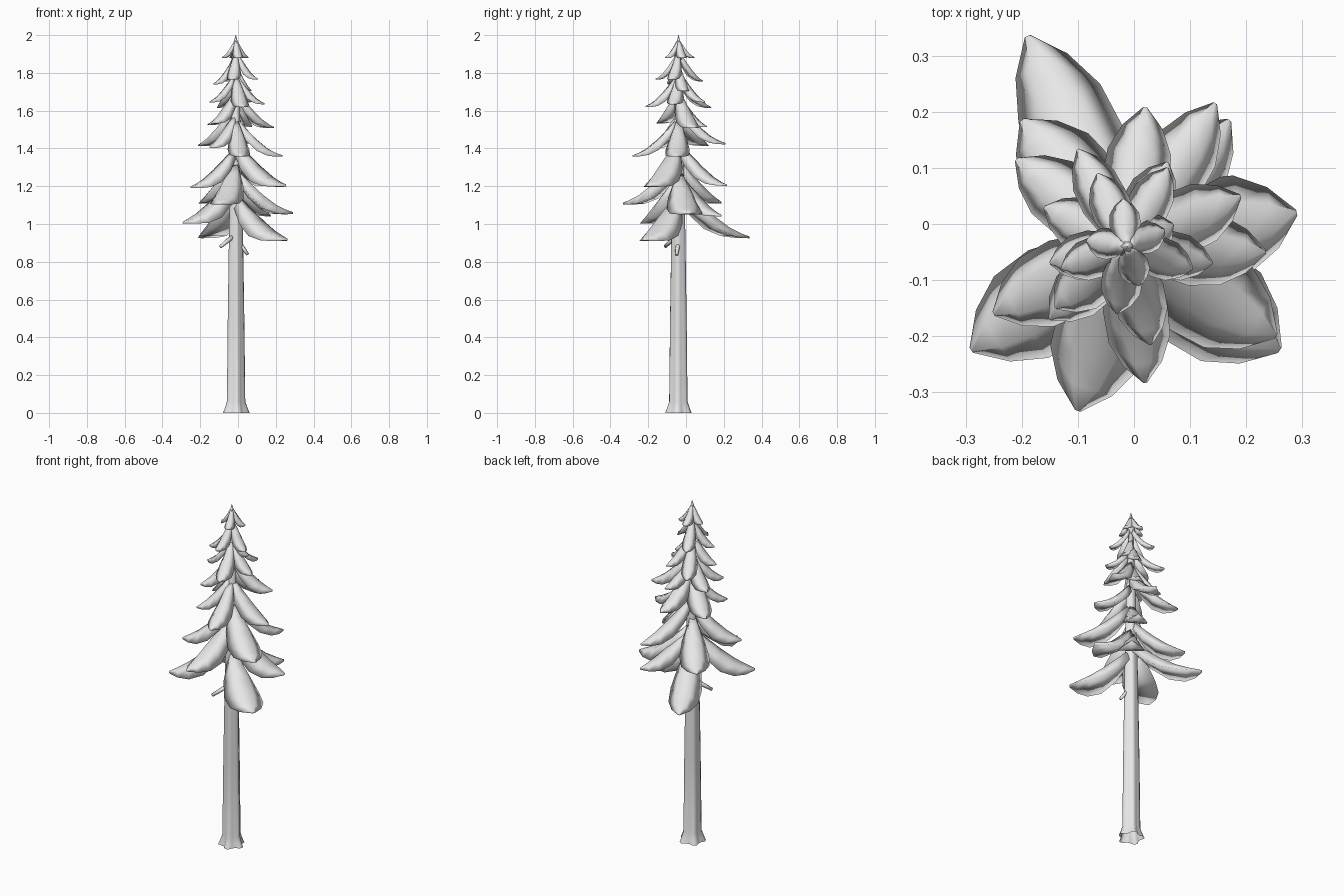
import bpy, bmesh, math
from mathutils import Vector

old = bpy.data.objects.get("Cube")
if old:
    bpy.data.objects.remove(old, do_unlink=True)

grey = bpy.data.materials.new("light_grey")
grey.use_nodes = True
grey.diffuse_color = (0.8, 0.8, 0.8, 1)
grey.node_tree.nodes["Principled BSDF"].inputs["Base Color"].default_value = (0.8, 0.8, 0.8, 1)

AXIS = Vector((-0.012, -0.04, 0))


def loft(name, rings, open_start=False):
    """Skin a row of closed rings, cap the ends and shade smooth."""
    bm = bmesh.new()
    loops = [[bm.verts.new(p) for p in ring] for ring in rings]
    n = len(loops[0])
    for a, b in zip(loops, loops[1:]):
        for i in range(n):
            j = (i + 1) % n
            bm.faces.new((a[i], a[j], b[j], b[i]))
    if not open_start:
        bm.faces.new(loops[0])
    bm.faces.new(loops[-1])
    bmesh.ops.recalc_face_normals(bm, faces=bm.faces)
    for face in bm.faces:
        face.smooth = True
    mesh = bpy.data.meshes.new(name)
    bm.to_mesh(mesh)
    bm.free()
    mesh.materials.append(grey)
    bpy.context.collection.objects.link(bpy.data.objects.new(name, mesh))


def bough(name, x, y, z, width):
    """Drooping hooded bough from the trunk out to its pointed tip."""
    out = Vector((x, y, 0)) - AXIS
    length = out.length
    out.normalize()
    side = Vector((-out.y, out.x, 0))
    rise = min(0.1 + 0.42 * length, 1.985 - z)
    sag = 0.02 + 0.8 * width
    # distance along, ridge height, half width, hang of the edges
    stations = [(0.03, 1.0, 0.3, 0.8), (0.22, 0.74, 0.75, 1.0), (0.45, 0.45, 1.0, 0.95),
                (0.68, 0.2, 0.95, 0.6), (0.86, 0.07, 0.6, 0.32), (1.0, 0.0, 0.06, 0.12)]
    section = [(-1, -1), (-0.45, -0.15), (0.45, -0.15), (1, -1)]
    rings = []
    for t, h, w, d in stations:
        ridge = AXIS + out * (length * t) + Vector((0, 0, z + rise * h))
        rings.append([ridge + side * (u * w * width) + Vector((0, 0, v * d * sag))
                      for u, v in section])
    loft(name, rings)


# Fluted trunk with flared roots, open underneath
rings = []
for z, r, lobe in [(0, 0.063, 0.2), (0.025, 0.055, 0.18), (0.06, 0.046, 0.12),
                   (0.5, 0.042, 0.1), (0.95, 0.036, 0.08), (1.45, 0.027, 0.03), (1.92, 0.01, 0)]:
    ring = []
    for i in range(20):
        a = math.tau * i / 20
        rr = r * (1 + lobe * math.cos(5 * a + 0.6))
        ring.append(AXIS + Vector((rr * math.cos(a), rr * math.sin(a), z)))
    rings.append(ring)
loft("trunk", rings, open_start=True)


# Bare twigs below the crown
def twig(name, start, end):
    a, b = Vector(start), Vector(end)
    q = (b - a).to_track_quat('Z', 'Y')
    loft(name, [[p + q @ Vector((r * math.cos(i * math.tau / 6), r * math.sin(i * math.tau / 6), 0))
                 for i in range(6)] for p, r in ((a, 0.013), (a.lerp(b, 0.6), 0.011), (b, 0.009))])


twig("right_twig", (-0.02, -0.05, 0.94), (-0.092, -0.11, 0.88))
twig("left_twig", (0, -0.04, 0.91), (0.052, -0.05, 0.838))

# Boughs from the lowest tier up: tip position and half width
tiers = {
    "lowest_bough": [(-0.19, 0.335, 0.935, 0.085), (0.26, -0.225, 0.925, 0.1),
                     (-0.29, -0.225, 1.015, 0.092), (-0.10, -0.333, 1.115, 0.085),
                     (0.29, 0.02, 1.065, 0.092), (0.17, 0.185, 1.05, 0.07)],
    "lower_bough": [(-0.25, -0.16, 1.2, 0.072), (-0.2, 0.185, 1.12, 0.08),
                    (0.253, -0.2, 1.21, 0.088), (0.145, 0.215, 1.21, 0.062)],
    "middle_bough": [(-0.21, 0.115, 1.42, 0.062), (0.235, -0.05, 1.365, 0.065),
                     (0.02, -0.283, 1.365, 0.058), (0.02, 0.208, 1.43, 0.06),
                     (-0.15, -0.17, 1.41, 0.05)],
    "upper_bough": [(0.19, 0.05, 1.515, 0.058), (-0.14, -0.15, 1.54, 0.05),
                    (-0.16, 0.03, 1.53, 0.047), (0.06, 0.11, 1.52, 0.045)],
    "high_bough": [(0.14, -0.07, 1.64, 0.043), (-0.15, -0.07, 1.65, 0.043),
                   (0.03, -0.215, 1.625, 0.047), (-0.1, 0.133, 1.62, 0.043),
                   (0.06, 0.1, 1.65, 0.039)],
    "top_bough": [(0.105, -0.08, 1.77, 0.037), (-0.13, -0.08, 1.745, 0.037),
                  (-0.03, -0.16, 1.77, 0.037), (-0.065, 0.09, 1.76, 0.037),
                  (0.07, 0.0, 1.71, 0.037)],
    "crown_bough": [(0.055, -0.01, 1.885, 0.028), (-0.085, -0.03, 1.885, 0.028),
                    (-0.02, 0.045, 1.885, 0.028), (0.01, -0.11, 1.885, 0.028)],
}
for tier, boughs in tiers.items():
    for i, (x, y, z, width) in enumerate(boughs):
        bough(f"{tier}_{i + 1}", x, y, z, width)

# Pointed leader at the very top
loft("treetop", [[AXIS + Vector((r * math.cos(i * math.tau / 6), r * math.sin(i * math.tau / 6), z))
                  for i in range(6)] for z, r in ((1.87, 0.022), (1.93, 0.021), (1.965, 0.011), (2.0, 0.001))])
